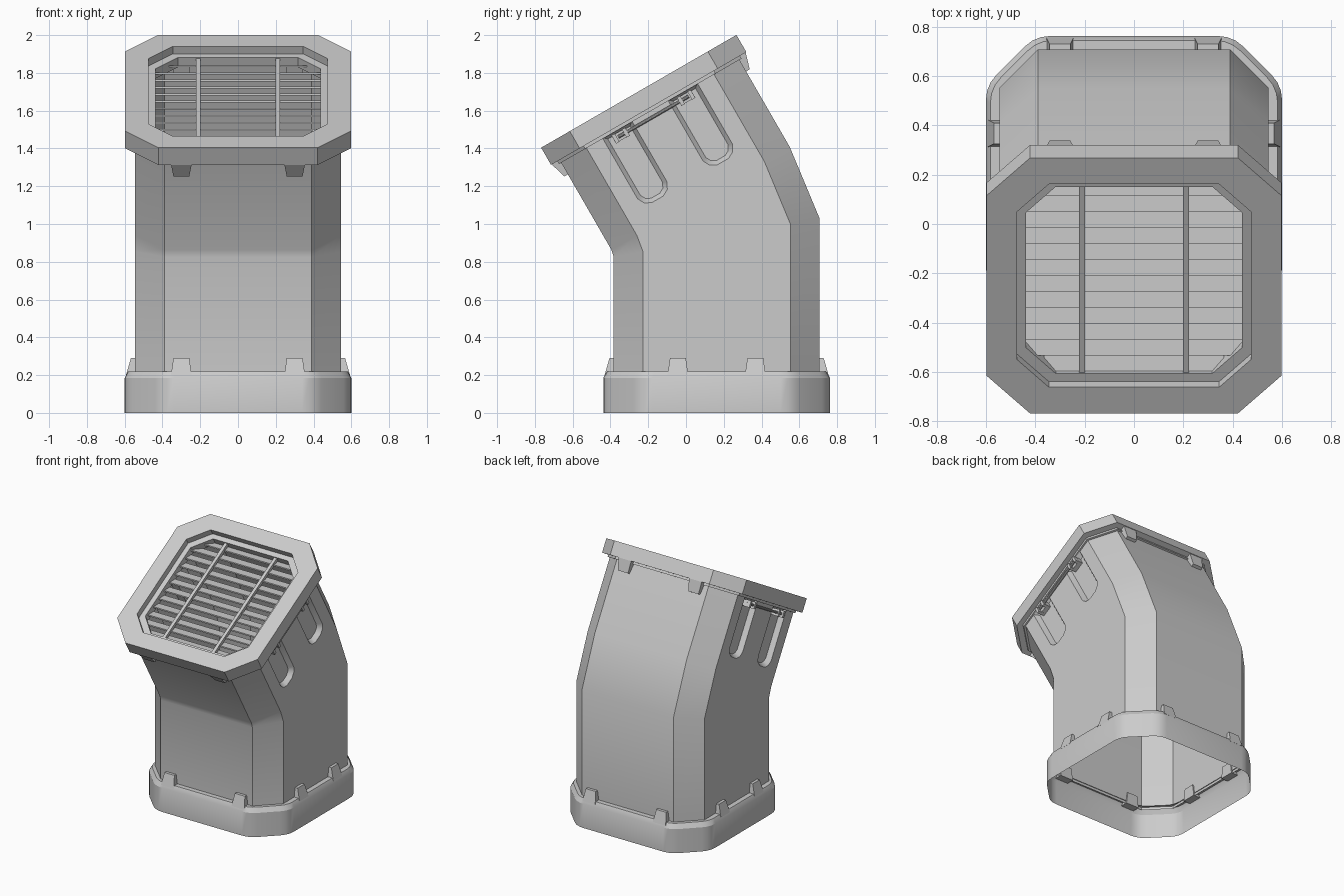
import bpy
import bmesh
from math import radians, pi
from mathutils import Matrix, Vector

cube = bpy.data.objects.get("Cube")
if cube:
    bpy.data.objects.remove(cube, do_unlink=True)

GREY = (0.6, 0.6, 0.6, 1)
grey = bpy.data.materials.new("light grey metal")
grey.use_nodes = True
grey.diffuse_color = GREY
grey.node_tree.nodes["Principled BSDF"].inputs["Base Color"].default_value = GREY

# Frames: the upright foot, and the mouth tilted forward by 30 degrees
FOOT = Matrix.Translation((0, 0.162, 0))
MOUTH = Matrix.Translation((0, -0.25, 1.7025)) @ Matrix.Rotation(radians(30), 4, 'X')
BODY, CUT = 0.545, 0.155


def add(name, bm):
    mesh = bpy.data.meshes.new(name)
    bm.to_mesh(mesh)
    bm.free()
    mesh.materials.append(grey)
    obj = bpy.data.objects.new(name, mesh)
    bpy.context.collection.objects.link(obj)
    bpy.ops.object.select_all(action='DESELECT')
    obj.select_set(True)
    bpy.context.view_layer.objects.active = obj
    bpy.ops.object.shade_smooth_by_angle(angle=radians(28))
    return obj


def octagon(h, cut, z, frame, soft=0):
    """Square of half size h with cut corners, optionally rounded off."""
    k = h - cut
    pts = [Vector((x, y, z)) for x, y in
           [(h, -k), (h, k), (k, h), (-k, h), (-h, k), (-h, -k), (-k, -h), (k, -h)]]
    if soft:
        out = []
        for i, p in enumerate(pts):
            a = p + (pts[i - 1] - p).normalized() * soft
            b = p + (pts[(i + 1) % 8] - p).normalized() * soft
            for t in (0, 0.33, 0.67, 1):
                out.append(a.lerp(p, t).lerp(p.lerp(b, t), t))
        pts = out
    return [frame @ p for p in pts]


def loft(name, rings, closed=False, caps=False, skip=()):
    """Skin a stack of equal rings; skip holds (span, side) pairs left open."""
    bm = bmesh.new()
    vs = [[bm.verts.new(p) for p in ring] for ring in rings]
    n = len(rings[0])
    for s in range(len(rings) if closed else len(rings) - 1):
        lo, hi = vs[s], vs[(s + 1) % len(vs)]
        for i in range(n):
            if (s, i) not in skip:
                j = (i + 1) % n
                bm.faces.new((lo[i], lo[j], hi[j], hi[i]))
    if caps:
        bm.faces.new(vs[0][::-1])
        bm.faces.new(vs[-1])
    return add(name, bm)


def box(name, centre, size, frame, tilt=0):
    bm = bmesh.new()
    place = frame @ Matrix.Translation(centre) @ Matrix.Rotation(tilt, 4, 'X')
    bmesh.ops.create_cube(bm, size=1, matrix=place @ Matrix.Diagonal((*size, 1)))
    return add(name, bm)


# Foot collar with rounded corners and a sloped top edge
loft("foot_collar", [octagon(h, c, z, FOOT, 0.06) for h, c, z in
                     [(0.6, 0.2, 0), (0.6, 0.2, 0.185), (0.582, 0.193, 0.22), (0.54, 0.17, 0.22)]])

# Bent duct: upright part, wedge-shaped bend, tilted part with open sides
knee = octagon(BODY, CUT, 0, FOOT)
for p in knee:
    p.z = 0.825 + (p.y + 0.385) * 0.188
loft("duct_body", [octagon(BODY, CUT, 0.2, FOOT), knee,
                   octagon(BODY, CUT, -0.655, MOUTH), octagon(BODY, CUT, -0.1, MOUTH)],
     skip={(2, 0), (2, 4)})


# Side panels with two sunken slots each
def slot_outline(mid, inset):
    w, top, low, c = 0.09 - inset, -0.115 - inset, -0.545 + inset, 0.055 - inset * 0.6
    return [(mid - w, top), (mid - w, low + c), (mid - w + c * 0.35, low + c * 0.35),
            (mid - w + c, low), (mid + w - c, low), (mid + w - c * 0.35, low + c * 0.35),
            (mid + w, low + c), (mid + w, top)]


def side_panel(name, side):
    bm = bmesh.new()

    def ring(pts, x):
        return [bm.verts.new(MOUTH @ Vector((side * x, y, z))) for y, z in pts]

    def edges(vs):
        return [bm.edges.new((vs[i - 1], vs[i])) for i in range(len(vs))]

    k = BODY - CUT
    border = edges(ring([(-k, -0.655), (k, -0.655), (k, -0.1), (-k, -0.1)], BODY))
    mouths = [ring(slot_outline(m, 0), BODY) for m in (-0.2, 0.2)]
    for m in mouths:
        border += edges(m)
    bmesh.ops.triangle_fill(bm, edges=border, use_beauty=True,
                            normal=Vector((side, 0, 0)))
    for m, mid in zip(mouths, (-0.2, 0.2)):
        floor = ring(slot_outline(mid, 0.022), BODY - 0.035)
        for i in range(len(m)):
            quad = (m[i - 1], m[i], floor[i], floor[i - 1])
            bm.faces.new(quad if side < 0 else quad[::-1])
        bm.faces.new(floor[::-1] if side < 0 else floor)
    for f in bm.faces:
        f.normal_update()
        if f.normal.x * side < -0.01:
            f.normal_flip()
    add(name, bm)


for side, word in ((1, "left"), (-1, "right")):
    side_panel(word + "_slotted_panel", side)
    # Handle rod held between pronged brackets at the head of the slots
    bm = bmesh.new()
    bmesh.ops.create_cone(bm, cap_ends=True, segments=10, radius1=0.009, radius2=0.009, depth=0.43,
                          matrix=MOUTH @ Matrix.Translation((side * 0.558, 0, -0.155))
                          @ Matrix.Rotation(pi / 2, 4, 'X'))
    add(word + "_handle_rod", bm)
    for v in (-0.2, 0.2):
        box(word + "_bracket", (side * 0.525, v, -0.155), (0.04, 0.085, 0.045), MOUTH)
        for d in (-0.032, 0.032):
            box(word + "_bracket_prong", (side * 0.55, v + d, -0.155), (0.045, 0.02, 0.05), MOUTH)

# Mouth rim with a stepped opening, and the neck under it
loft("mouth_rim", [octagon(h, c, z, MOUTH) for h, c, z in
                   [(0.597, 0.175, -0.105), (0.597, 0.175, 0), (0.475, 0.13, 0),
                    (0.475, 0.13, -0.045), (0.437, 0.12, -0.045), (0.437, 0.12, -0.105)]],
     closed=True)
loft("rim_neck", [octagon(h, 0.16, z, MOUTH) for h, z in
                  [(0.546, -0.122), (0.558, -0.122), (0.558, -0.1)]])

# Level louvre slats, shortened at the cut corners, and two cross bars
for i in range(12):
    v = (i - 5.5) * 0.075
    half = min(0.45, 0.46 - (abs(v) - 0.318))
    box("louvre_slat", (0, v, -0.085), (2 * half, 0.068, 0.01), MOUTH, radians(-30))
for x in (-0.21, 0.21):
    box("grille_bar", (x, 0, -0.065), (0.024, 0.874, 0.025), MOUTH)


# Tapered clips: thick end against the collar, thin end on the duct
def clip(name, frame, turn, along, z, flip=False):
    place = frame @ Matrix.Rotation(turn, 4, 'Z') @ Matrix.Translation((along, -BODY, z))
    if flip:
        place = place @ Matrix.Rotation(pi, 4, 'Y')
    rings = [[place @ Vector(p) for p in
              [(-w, -d, h), (w, -d, h), (w, 0.01, h), (-w, 0.01, h)]]
             for w, d, h in ((0.055, 0.048, 0), (0.042, 0.022, 0.09))]
    loft(name, rings, caps=True)


for s in (-1, 1):
    for turn, word in ((0, "front"), (pi, "back")):
        clip(word + "_foot_clip", FOOT, turn, s * 0.3, 0.2)
        clip(word + "_rim_clip", MOUTH, turn, s * 0.3, -0.103, True)
    for turn, word in ((pi / 2, "left"), (-pi / 2, "right")):
        clip(word + "_foot_clip", FOOT, turn, s * 0.205, 0.2)
